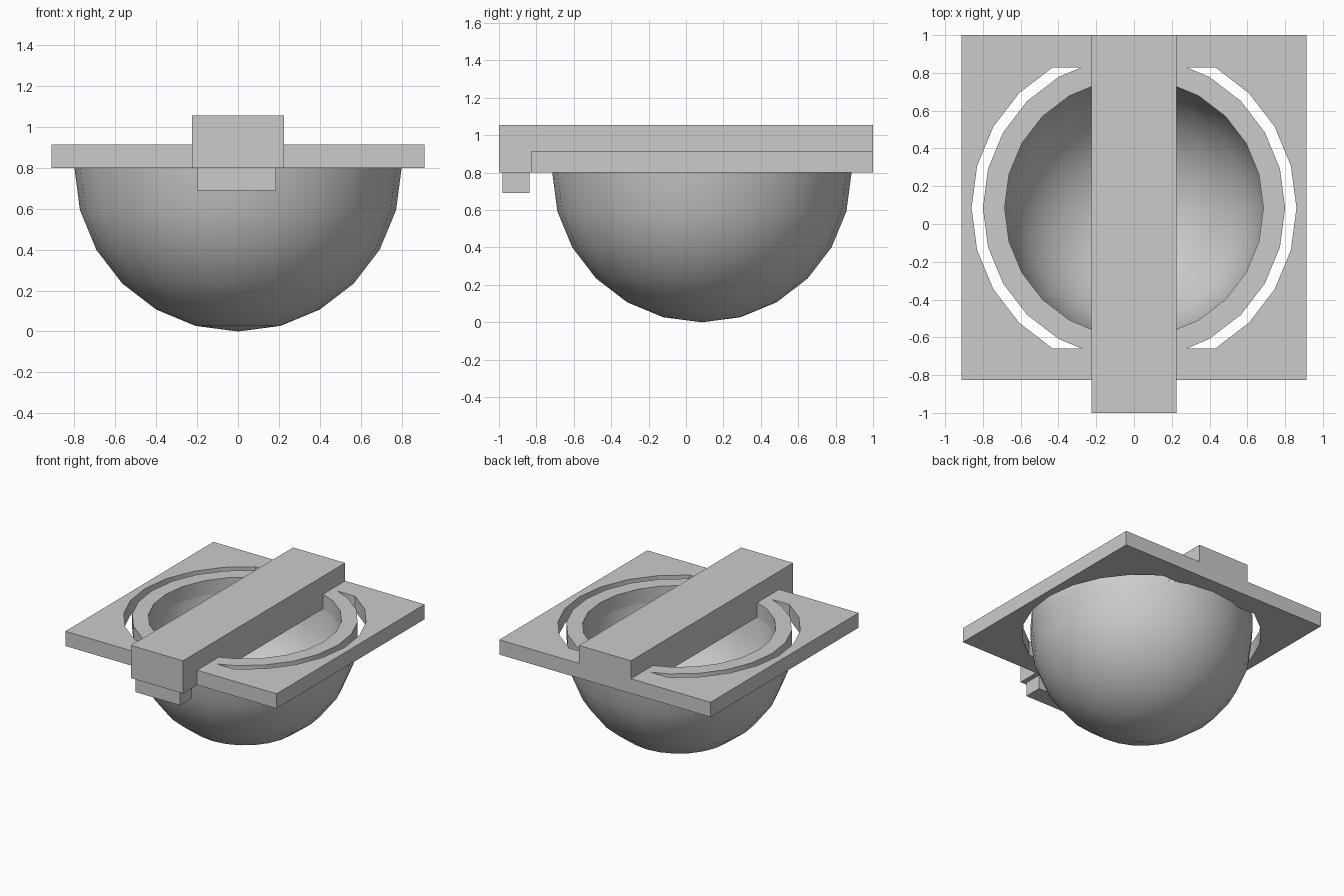
import bpy
import bmesh
from math import sin, cos, radians

old = bpy.data.objects.get("Cube")
if old:
    bpy.data.objects.remove(old, do_unlink=True)

CENTRE_Y = 0.085   # bowl axis
RIM_Z = 0.80       # underside of the plate
PLATE_TOP = 0.915
OUTER_R, INNER_R, SLOT_R = 0.80, 0.685, 0.86
STEP = 15

grey = bpy.data.materials.new("plain_grey")
grey.use_nodes = True
colour = (0.6, 0.6, 0.6, 1)
grey.diffuse_color = colour
grey.node_tree.nodes["Principled BSDF"].inputs["Base Color"].default_value = colour


def make_object(name, bm):
    bmesh.ops.recalc_face_normals(bm, faces=bm.faces)
    mesh = bpy.data.meshes.new(name)
    bm.to_mesh(mesh)
    bm.free()
    mesh.materials.append(grey)
    obj = bpy.data.objects.new(name, mesh)
    bpy.context.collection.objects.link(obj)
    return obj


def prism(name, outline, z0, z1):
    """Extrude a flat outline from z0 up to z1."""
    bm = bmesh.new()
    face = bm.faces.new([bm.verts.new((x, y, z0)) for x, y in outline])
    top = bmesh.ops.extrude_face_region(bm, geom=[face])["geom"]
    verts = [v for v in top if isinstance(v, bmesh.types.BMVert)]
    bmesh.ops.translate(bm, verts=verts, vec=(0, 0, z1 - z0))
    return make_object(name, bm)


def box(name, x0, x1, y0, y1, z0, z1):
    return prism(name, [(x0, y0), (x1, y0), (x1, y1), (x0, y1)], z0, z1)


def arc(radius, start, end, step):
    return [(radius * cos(radians(a)), CENTRE_Y + radius * sin(radians(a)))
            for a in range(start, end, step)]


def smooth(obj):
    bpy.ops.object.select_all(action="DESELECT")
    obj.select_set(True)
    bpy.context.view_layer.objects.active = obj
    bpy.ops.object.shade_smooth_by_angle(angle=radians(30))


# Square plate with a round opening and two curved slots
plate = box("top_plate", -0.912, 0.912, -0.826, 1.0, RIM_Z, PLATE_TOP)
tip_y = SLOT_R * sin(radians(60))
right_half = (arc(SLOT_R, -60, 61, STEP) + [(0.277, CENTRE_Y + tip_y)]
              + arc(OUTER_R, 60, -61, -STEP) + [(0.277, CENTRE_Y - tip_y)])
left_half = [(-x, y) for x, y in right_half]
cutters = [prism("opening_cutter", arc(INNER_R, 0, 360, STEP), 0.7, 1.1),
           prism("left_slot_cutter", right_half, 0.7, 1.1),
           prism("right_slot_cutter", left_half, 0.7, 1.1)]
bpy.context.view_layer.objects.active = plate
for cutter in cutters:
    mod = plate.modifiers.new(cutter.name, "BOOLEAN")
    mod.operation = "DIFFERENCE"
    mod.solver = "EXACT"
    mod.object = cutter
    bpy.ops.object.modifier_apply(modifier=mod.name)
for cutter in cutters:
    bpy.data.objects.remove(cutter, do_unlink=True)
smooth(plate)

# Thick hemispherical bowl, revolved from its wall section
bm = bmesh.new()
section = [(r * sin(radians(a)), RIM_Z - r * cos(radians(a)))
           for r, angles in ((OUTER_R, range(0, 91, STEP)),
                             (INNER_R, range(90, -1, -STEP)))
           for a in angles]
verts = [bm.verts.new((x, CENTRE_Y, z)) for x, z in section]
edges = [bm.edges.new(pair) for pair in zip(verts, verts[1:])]
bmesh.ops.spin(bm, geom=verts + edges, cent=(0, CENTRE_Y, 0), axis=(0, 0, 1),
               angle=radians(360), steps=360 // STEP, use_duplicate=False)
bmesh.ops.remove_doubles(bm, verts=bm.verts, dist=0.0005)
smooth(make_object("bowl", bm))

# Long bar across the plate, with a small block under its front end
box("cross_bar", -0.225, 0.225, -1.0, 1.0, RIM_Z, 1.055)
box("front_block", -0.20, 0.187, -0.98, -0.837, 0.69, RIM_Z)
